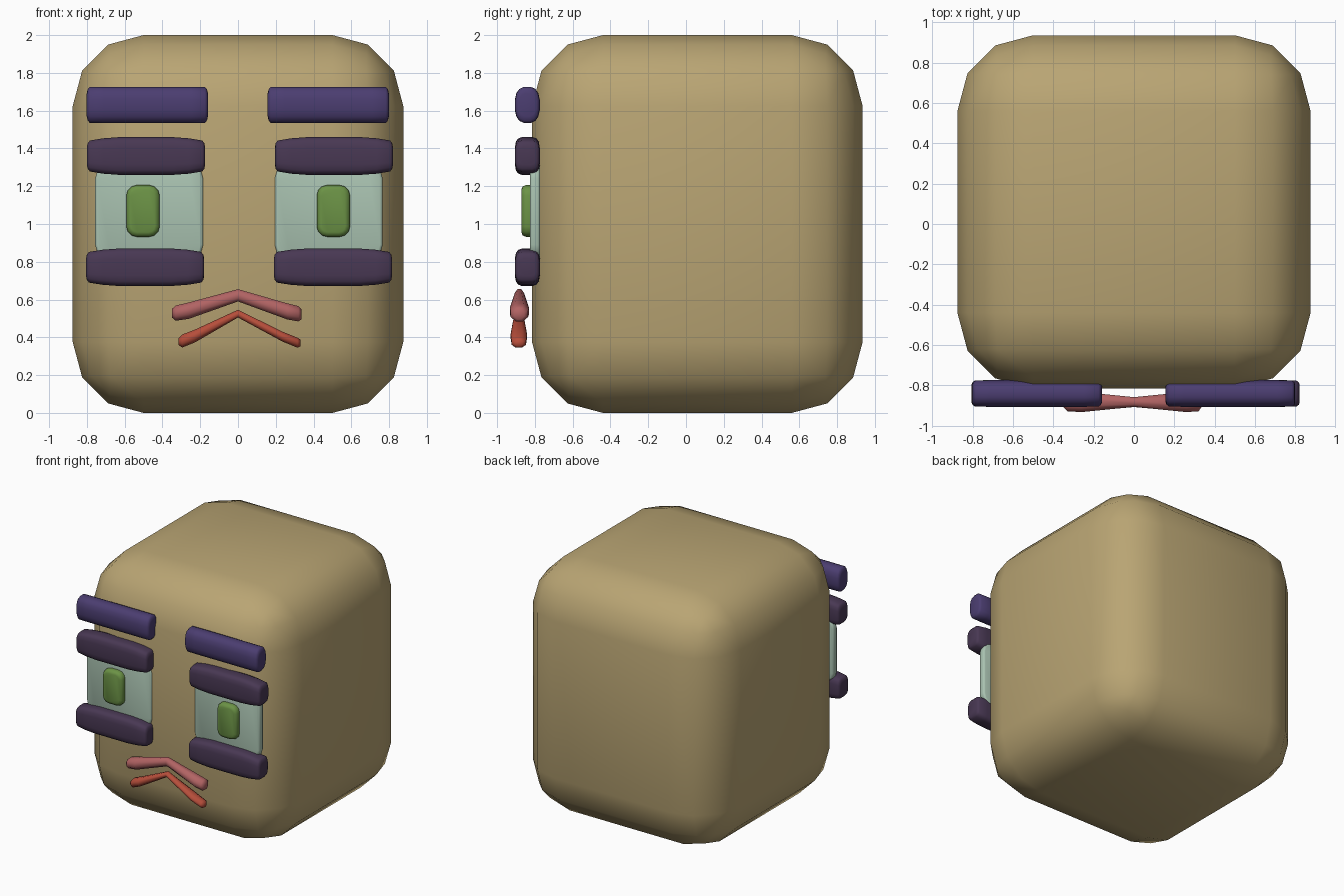
import bpy, bmesh, math

if "Cube" in bpy.data.objects:
    bpy.data.objects.remove(bpy.data.objects["Cube"])


def material(name, srgb):
    m = bpy.data.materials.new(name)
    m.diffuse_color = (*[c ** 2.2 for c in srgb], 1)
    m.use_nodes = True
    m.node_tree.nodes["Principled BSDF"].inputs["Base Color"].default_value = m.diffuse_color
    return m


SKIN = material("skin", (0.72, 0.64, 0.45))
BROW = material("brow_purple", (0.30, 0.25, 0.44))
LID = material("lid_purple", (0.29, 0.23, 0.33))
EYE = material("eye_pale", (0.66, 0.76, 0.69))
IRIS = material("iris_green", (0.42, 0.57, 0.28))
LIP_A = material("upper_lip_pink", (0.69, 0.39, 0.39))
LIP_B = material("lower_lip_red", (0.71, 0.31, 0.24))


def finish(name, bm, mat, angle):
    bmesh.ops.recalc_face_normals(bm, faces=bm.faces)
    me = bpy.data.meshes.new(name)
    bm.to_mesh(me)
    bm.free()
    ob = bpy.data.objects.new(name, me)
    bpy.context.collection.objects.link(ob)
    me.materials.append(mat)
    bpy.ops.object.select_all(action='DESELECT')
    ob.select_set(True)
    bpy.context.view_layer.objects.active = ob
    bpy.ops.object.shade_smooth_by_angle(angle=math.radians(angle))
    return ob


def block(name, lo, hi, mat, bevel, segments, corner=0.0):
    """Bevelled box; corner also rounds its outline as seen from the front."""
    bm = bmesh.new()
    bmesh.ops.create_cube(bm, size=1)
    for v in bm.verts:
        for i in range(3):
            v.co[i] = (lo[i] + hi[i]) / 2 + v.co[i] * (hi[i] - lo[i])
    edges = bm.edges[:]
    if corner:
        along = [e for e in edges if abs(e.verts[0].co.y - e.verts[1].co.y) > 0.01]
        bmesh.ops.bevel(bm, geom=along, offset=corner, offset_type='OFFSET',
                        segments=3, profile=0.5, affect='EDGES')
        bm.normal_update()
        edges = [e for e in bm.edges if abs(e.verts[0].co.y - e.verts[1].co.y) < 1e-4]
    bmesh.ops.bevel(bm, geom=edges, offset=bevel, offset_type='OFFSET',
                    segments=segments, profile=0.5, affect='EDGES')
    return finish(name, bm, mat, 60)


def loft(name, stations, y, mat, power=2.0, sides=16):
    """Bar along x; each station is (x, bottom z, top z, half depth)."""
    bm = bmesh.new()
    rings = []
    for x, z0, z1, hy in stations:
        ring = []
        for i in range(sides):
            a = 2 * math.pi * (i + 0.5) / sides
            c, s = math.cos(a), math.sin(a)
            # divide by the largest extent so the section fills its bounds
            k = abs(math.cos(math.pi / sides)) ** (2 / power)
            cy = math.copysign(abs(c) ** (2 / power), c) / k
            cz = math.copysign(abs(s) ** (2 / power), s) / k
            ring.append(bm.verts.new((x, y + hy * cy, (z0 + z1) / 2 + (z1 - z0) / 2 * cz)))
        rings.append(ring)
    for a, b in zip(rings, rings[1:]):
        for i in range(sides):
            j = (i + 1) % sides
            bm.faces.new((a[i], a[j], b[j], b[i]))
    bm.faces.new(rings[0])
    bm.faces.new(rings[-1])
    return finish(name, bm, mat, 60)


def bar(name, cx, half, z0, z1, mat, power, sag):
    """Straight bar with rounded ends; sag narrows it towards the ends."""
    cz, h = (z0 + z1) / 2, (z1 - z0) / 2
    profile = [(1.0, sag + 0.036, 0.045), (0.985, sag + 0.014, 0.056), (0.95, sag, 0.064),
               (0.72, sag * 0.35, 0.066), (0.45, 0, 0.066)]
    st = [(cx - half * f, cz - h + d, cz + h - d, hy) for f, d, hy in profile]
    st += [(cx + half * f, cz - h + d, cz + h - d, hy) for f, d, hy in reversed(profile)]
    loft(name, st, -0.84, mat, power)


# Head
block("head", (-0.875, -0.815, 0), (0.875, 0.935, 2), SKIN, 0.375, 3)

# Brows, lids, eyes and irises, placed per side
for side, brow, upper, lower, eye, iris in (
        ("left", -0.48, -0.487, -0.492, -0.47, -0.503),
        ("right", 0.478, 0.508, 0.503, 0.48, 0.505)):
    bar(side + "_brow", brow, 0.321, 1.535, 1.726, BROW, 2.6, 0.0)
    bar(side + "_upper_lid", upper, 0.313, 1.26, 1.46, LID, 4, 0.018)
    bar(side + "_lower_lid", lower, 0.313, 0.672, 0.87, LID, 4, 0.018)
    block(side + "_eye", (eye - 0.286, -0.827, 0.81), (eye + 0.286, -0.772, 1.32),
          EYE, 0.014, 2, 0.08)
    block(side + "_iris", (iris - 0.088, -0.872, 0.932), (iris + 0.088, -0.79, 1.206),
          IRIS, 0.025, 2, 0.055)

# Lips: bent bars, thin in the middle and thicker at the ends
loft("upper_lip", [(-0.35, 0.505, 0.55, 0.025), (-0.33, 0.488, 0.568, 0.046),
                   (-0.26, 0.498, 0.585, 0.05), (0, 0.59, 0.655, 0.024),
                   (0.26, 0.495, 0.58, 0.05), (0.32, 0.484, 0.565, 0.046),
                   (0.335, 0.495, 0.55, 0.025)], -0.882, LIP_A, 2, 8)
loft("lower_lip", [(-0.316, 0.36, 0.393, 0.02), (-0.295, 0.346, 0.415, 0.038),
                   (-0.23, 0.372, 0.44, 0.043), (0, 0.505, 0.546, 0.022),
                   (0.235, 0.378, 0.43, 0.043), (0.315, 0.345, 0.398, 0.038),
                   (0.33, 0.352, 0.388, 0.02)], -0.885, LIP_B, 2, 8)
